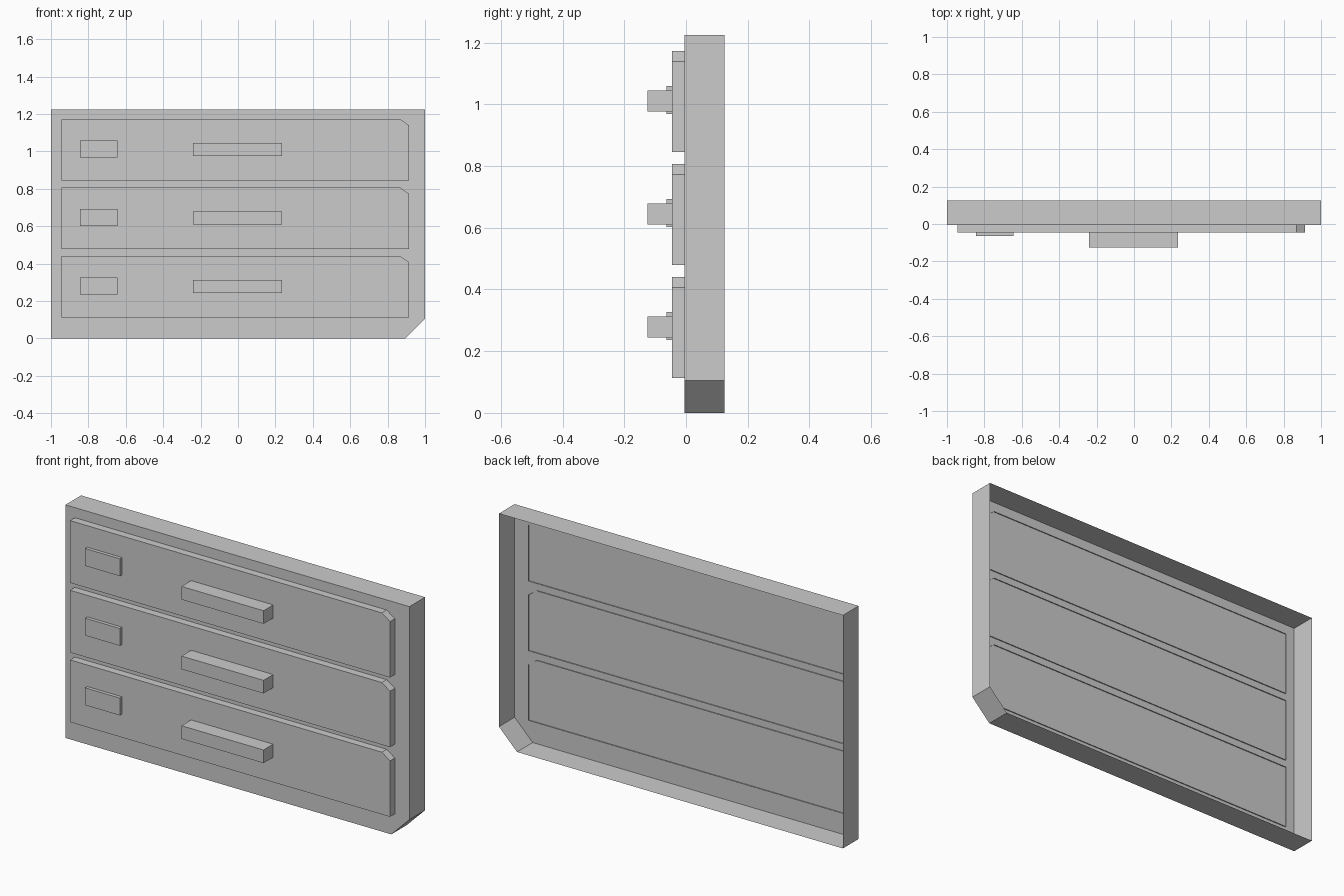
import bpy
import bmesh

cube = bpy.data.objects.get("Cube")
if cube:
    bpy.data.objects.remove(cube, do_unlink=True)

grey = bpy.data.materials.new("plain_grey")
grey.use_nodes = True
grey.diffuse_color = (0.6, 0.6, 0.6, 1)
grey.node_tree.nodes["Principled BSDF"].inputs["Base Color"].default_value = (0.6, 0.6, 0.6, 1)


def open_shell(name, outline, front, back):
    """Front face with side walls running back from it; the rear stays open."""
    bm = bmesh.new()
    near = [bm.verts.new((x, front, z)) for x, z in outline]
    far = [bm.verts.new((x, back, z)) for x, z in outline]
    bm.faces.new(near)
    for i in range(len(outline)):
        j = (i + 1) % len(outline)
        bm.faces.new((near[j], near[i], far[i], far[j]))
    mesh = bpy.data.meshes.new(name)
    bm.to_mesh(mesh)
    bm.free()
    mesh.materials.append(grey)
    obj = bpy.data.objects.new(name, mesh)
    bpy.context.collection.objects.link(obj)
    return obj


def rectangle(x0, x1, z0, z1):
    return [(x0, z0), (x1, z0), (x1, z1), (x0, z1)]


# Cabinet front with a clipped lower corner and an open back
open_shell("cabinet_front",
           [(-1, 0), (0.895, 0), (1, 0.105), (1, 1.225), (-1, 1.225)],
           -0.005, 0.125)

# Three identical drawers, each with a label plate and a bar handle
for level, row in enumerate(("lower", "middle", "upper")):
    z = 0.113 + level * 0.366
    top = z + 0.327
    open_shell(row + "_drawer",
               [(-0.945, z), (0.915, z), (0.915, top - 0.033),
                (0.868, top), (-0.945, top)],
               -0.045, 0.0)
    open_shell(row + "_label_plate",
               rectangle(-0.845, -0.643, z + 0.123, z + 0.214), -0.063, -0.044)
    open_shell(row + "_handle",
               rectangle(-0.241, 0.236, z + 0.131, z + 0.2), -0.125, -0.044)
